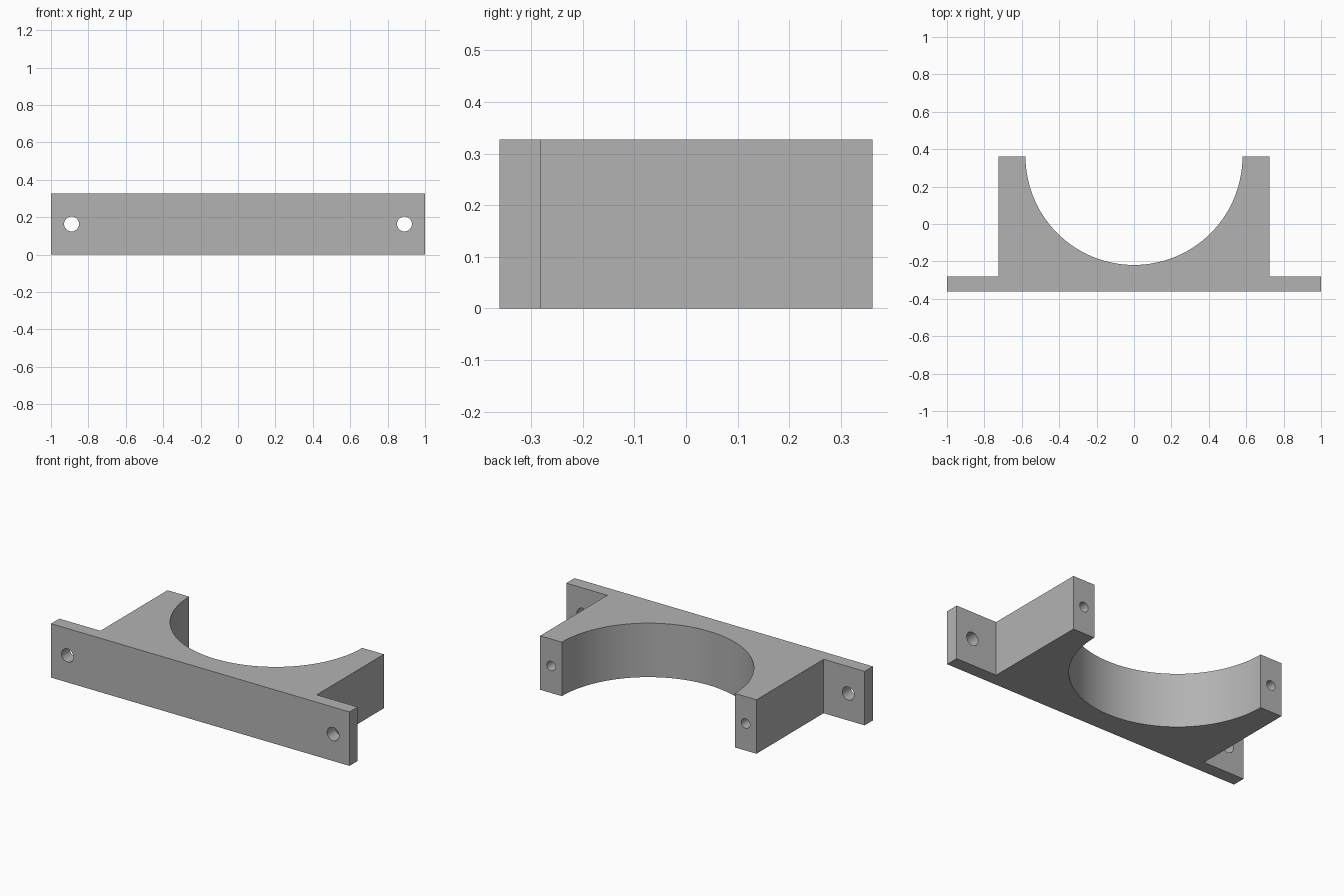
import bpy
import bmesh
from math import cos, sin, pi, radians
from mathutils import Matrix

cube = bpy.data.objects.get("Cube")
if cube:
    bpy.data.objects.remove(cube, do_unlink=True)

HEIGHT = 0.327
FRONT, BACK = -0.361, 0.361
FLANGE_BACK = -0.282
ARM_X = 0.725
RADIUS = 0.58
ARC_STEPS = 56

grey = bpy.data.materials.new("plain_grey")
grey.use_nodes = True
grey.diffuse_color = (0.45, 0.45, 0.45, 1)
grey.node_tree.nodes["Principled BSDF"].inputs["Base Color"].default_value = (0.45, 0.45, 0.45, 1)


def make_object(name, bm):
    bmesh.ops.recalc_face_normals(bm, faces=bm.faces)
    mesh = bpy.data.meshes.new(name)
    bm.to_mesh(mesh)
    bm.free()
    mesh.materials.append(grey)
    obj = bpy.data.objects.new(name, mesh)
    bpy.context.collection.objects.link(obj)
    return obj


# Saddle bracket: plan outline with a half-round seat, extruded upward
outline = [(-ARM_X, BACK), (-ARM_X, FLANGE_BACK), (-1, FLANGE_BACK), (-1, FRONT),
           (1, FRONT), (1, FLANGE_BACK), (ARM_X, FLANGE_BACK), (ARM_X, BACK)]
for i in range(ARC_STEPS + 1):
    a = pi * i / ARC_STEPS
    outline.append((RADIUS * cos(a), BACK - RADIUS * sin(a)))

bm = bmesh.new()
base = bm.faces.new([bm.verts.new((x, y, 0)) for x, y in outline])
top = bmesh.ops.extrude_face_region(bm, geom=[base])
bmesh.ops.translate(bm, vec=(0, 0, HEIGHT),
                    verts=[v for v in top["geom"] if isinstance(v, bmesh.types.BMVert)])
bracket = make_object("saddle_bracket", bm)


def drill(name, x, y_start, y_end, radius):
    """Cut a round hole along y at mid height."""
    bm = bmesh.new()
    place = Matrix.Translation((x, (y_start + y_end) / 2, HEIGHT / 2)) @ Matrix.Rotation(pi / 2, 4, 'X')
    bmesh.ops.create_cone(bm, cap_ends=True, segments=32, radius1=radius, radius2=radius,
                          depth=y_end - y_start, matrix=place)
    cutter = make_object(name, bm)
    cutter.hide_render = True
    mod = bracket.modifiers.new(name, 'BOOLEAN')
    mod.operation = 'DIFFERENCE'
    mod.solver = 'EXACT'
    mod.object = cutter
    bpy.ops.object.modifier_apply(modifier=mod.name)
    bpy.data.objects.remove(cutter, do_unlink=True)


bpy.ops.object.select_all(action='DESELECT')
bracket.select_set(True)
bpy.context.view_layer.objects.active = bracket

# Through holes in the flanges, blind screw holes in the arm ends
for side in (-1, 1):
    drill("flange_hole", side * 0.89, FRONT - 0.05, FLANGE_BACK + 0.05, 0.04)
    drill("arm_screw_hole", side * 0.652, BACK - 0.3, BACK + 0.05, 0.029)

bpy.ops.object.shade_smooth_by_angle(angle=radians(30))
